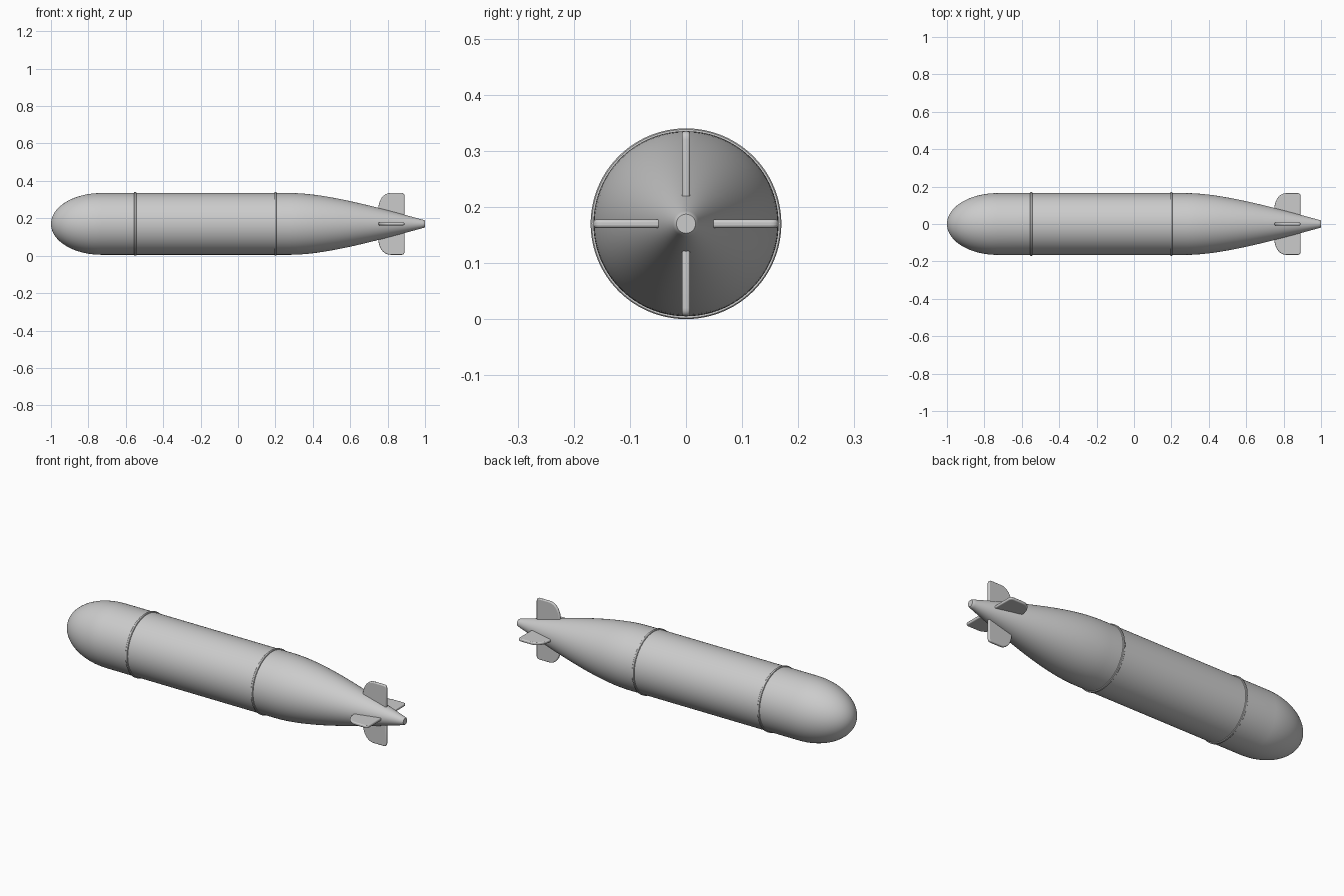
import bpy, bmesh
from math import pi, sin, cos, radians
from mathutils import Matrix, Vector

if "Cube" in bpy.data.objects:
    bpy.data.objects.remove(bpy.data.objects["Cube"])

CZ = 0.17      # height of the hull axis
R = 0.165      # hull radius
SEG = 96


def finish(bm, name, angle=35):
    bmesh.ops.recalc_face_normals(bm, faces=bm.faces)
    mesh = bpy.data.meshes.new(name)
    bm.to_mesh(mesh)
    bm.free()
    ob = bpy.data.objects.new(name, mesh)
    bpy.context.collection.objects.link(ob)
    bpy.ops.object.select_all(action='DESELECT')
    ob.select_set(True)
    bpy.context.view_layer.objects.active = ob
    bpy.ops.object.shade_smooth_by_angle(angle=radians(angle))
    return ob


def lathe(name, profile, closed=False):
    """Spin (x, radius) points around the hull axis."""
    bm = bmesh.new()
    vs = [bm.verts.new((x, 0, CZ + r)) for x, r in profile]
    for a, b in zip(vs, vs[1:]):
        bm.edges.new((a, b))
    if closed:
        bm.edges.new((vs[-1], vs[0]))
    bmesh.ops.spin(bm, geom=bm.verts[:] + bm.edges[:], cent=(0, 0, CZ),
                   axis=(1, 0, 0), angle=2 * pi, steps=SEG)
    bmesh.ops.remove_doubles(bm, verts=bm.verts, dist=1e-5)
    return finish(bm, name)


def bezier(p0, p1, p2, p3, n):
    pts = []
    for i in range(n + 1):
        t = i / n
        u = 1 - t
        pts.append(tuple(u**3 * a + 3 * u * u * t * b + 3 * u * t * t * c + t**3 * d
                         for a, b, c, d in zip(p0, p1, p2, p3)))
    return pts


# hull: rounded nose, straight middle, tapering tail, small flat end
nose = [(-0.73 - 0.27 * cos(t), R * sin(t)) for t in [i * pi / 40 for i in range(21)]]
tail = bezier((0.28, R), (0.45, R), (0.69, 0.105), (0.985, 0.023), 20)
lathe("hull", nose + [(-0.55, R), (0.2, R)] + tail
      + [(0.996, 0.020), (1.0, 0.017), (1.0, 0.0)])

# seam bands around the hull
for name, x in (("front_band", -0.55), ("rear_band", 0.2)):
    lathe(name, [(x - 0.006, 0.155), (x - 0.006, 0.168), (x - 0.004, 0.17),
                 (x + 0.004, 0.17), (x + 0.006, 0.168), (x + 0.006, 0.155)], closed=True)

# tail fins: side outline in (x, distance from axis), slightly rounded edges
outline = (bezier((0.75, 0.075), (0.75, 0.125), (0.775, 0.165), (0.815, 0.165), 10)
           + bezier((0.875, 0.165), (0.885, 0.165), (0.89, 0.16), (0.89, 0.15), 5)
           + [(0.89, 0.035), (0.80, 0.035)])
for i, name in enumerate(("top_fin", "left_fin", "bottom_fin", "right_fin")):
    bm = bmesh.new()
    face = bm.faces.new([bm.verts.new((x, -0.0075, r)) for x, r in outline])
    ext = bmesh.ops.extrude_face_region(bm, geom=[face])
    bmesh.ops.translate(bm, vec=(0, 0.015, 0),
                        verts=[v for v in ext["geom"] if isinstance(v, bmesh.types.BMVert)])
    bm.transform(Matrix.Translation((0, 0, CZ)) @ Matrix.Rotation(i * pi / 2, 4, 'X'))
    fin = finish(bm, name)
    bev = fin.modifiers.new("round_edges", 'BEVEL')
    bev.width = 0.005
    bev.segments = 3
    bev.limit_method = 'ANGLE'
    bev.angle_limit = radians(60)
